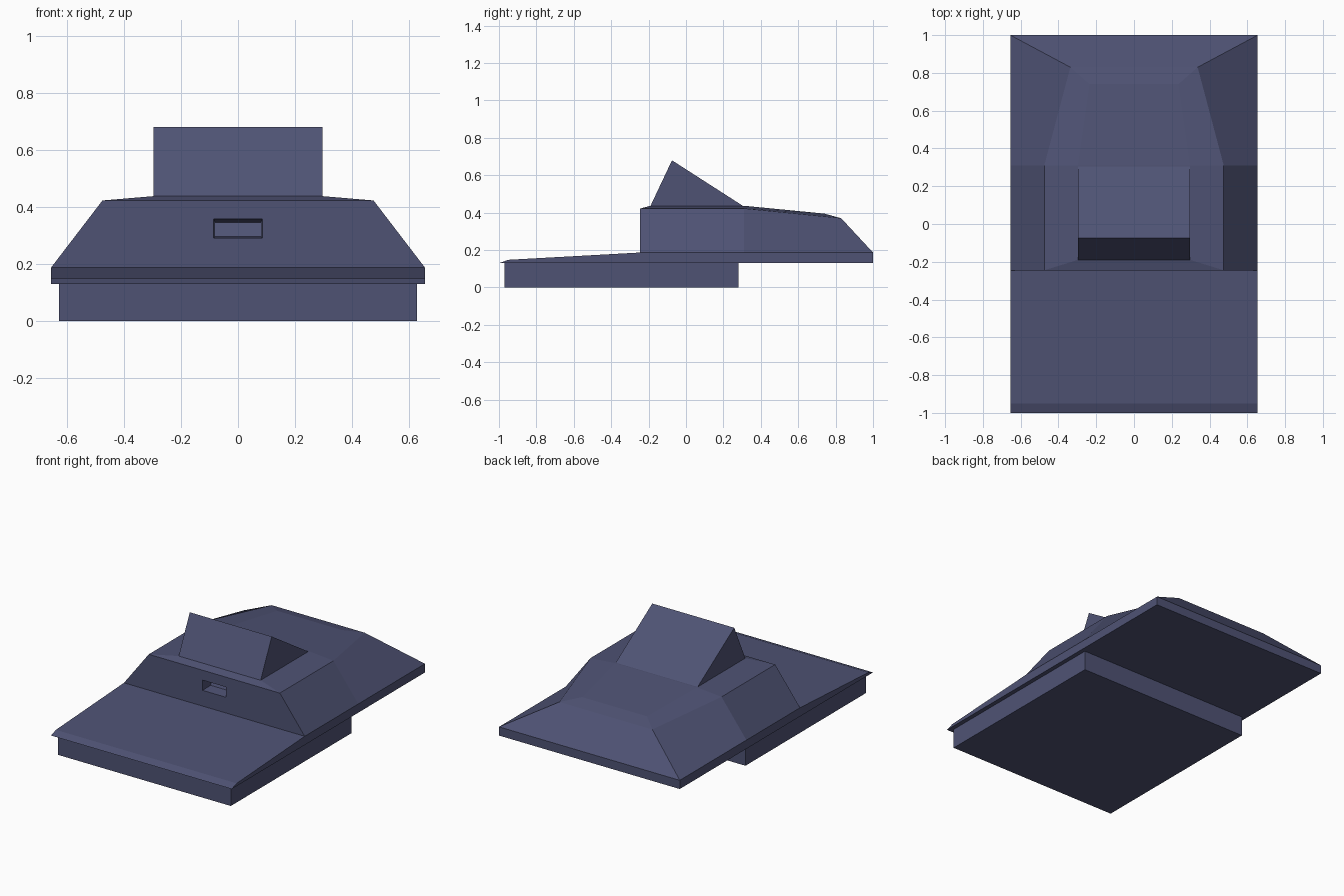
import bpy
import bmesh

cube = bpy.data.objects.get("Cube")
if cube:
    bpy.data.objects.remove(cube, do_unlink=True)

navy = bpy.data.materials.new("navy_blue")
navy.use_nodes = True
COLOUR = (0.078, 0.086, 0.175, 1)
navy.diffuse_color = COLOUR
navy.node_tree.nodes["Principled BSDF"].inputs["Base Color"].default_value = COLOUR


def loft(name, rings, cap_split=False):
    """Skin a stack of equal-length rings and close both ends."""
    bm = bmesh.new()
    loops = [[bm.verts.new(p) for p in ring] for ring in rings]
    for low, high in zip(loops, loops[1:]):
        for i in range(len(low)):
            j = (i + 1) % len(low)
            bm.faces.new((low[i], low[j], high[j], high[i]))
    bm.faces.new(loops[0])
    top = loops[-1]
    if cap_split:
        # Crease the six-point roof across its middle pair
        bm.faces.new((top[0], top[1], top[4], top[5]))
        bm.faces.new((top[1], top[2], top[3], top[4]))
    else:
        bm.faces.new(top)
    bmesh.ops.recalc_face_normals(bm, faces=bm.faces)
    mesh = bpy.data.meshes.new(name)
    bm.to_mesh(mesh)
    bm.free()
    mesh.materials.append(navy)
    obj = bpy.data.objects.new(name, mesh)
    bpy.context.collection.objects.link(obj)
    return obj


def prism(name, half_width, profile):
    """Extrude a (y, z) side profile across x."""
    return loft(name, [[(x, y, z) for y, z in profile]
                       for x in (-half_width, half_width)])


def mirrored(points):
    """Complete a ring from its +x half."""
    return points + [(-x, y, z) for x, y, z in reversed(points)]


def window_ring(half_width, y_low, y_high, z_low, z_high):
    return [(-half_width, y_low, z_low), (half_width, y_low, z_low),
            (half_width, y_high, z_high), (-half_width, y_high, z_high)]


# Lower hull block and deck slab with a thin front lip
prism("lower_hull", 0.627, [(-0.97, 0), (0.28, 0), (0.28, 0.13), (-0.97, 0.13)])
prism("deck", 0.655, [(-1, 0.13), (1, 0.13), (1, 0.187), (-0.245, 0.187), (-0.95, 0.148)])

# Cabin with sloped sides, tapered tail and shallow roof
base = [(0.655, -0.245, 0.187), (0.655, 0.31, 0.187), (0.655, 1, 0.187)]
shoulder = [(0.475, -0.245, 0.422), (0.475, 0.31, 0.422), (0.337, 0.83, 0.37)]
roof = [(0.297, -0.19, 0.437), (0.297, 0.31, 0.437), (0.235, 0.74, 0.395)]
cabin = loft("cabin", [mirrored(r) for r in (base, shoulder, roof)], cap_split=True)

# Recessed front slot
cutter = loft("slot_cutter", [
    window_ring(0.085, -0.28, -0.28, 0.29, 0.357),
    window_ring(0.085, -0.245, -0.245, 0.29, 0.357),
    window_ring(0.08, -0.17, -0.15, 0.296, 0.345)])
cutter.hide_render = True
cut = cabin.modifiers.new("front_slot", "BOOLEAN")
cut.operation = "DIFFERENCE"
cut.solver = "EXACT"
cut.object = cutter
bpy.context.view_layer.update()
graph = bpy.context.evaluated_depsgraph_get()
carved = bpy.data.meshes.new_from_object(cabin.evaluated_get(graph))
cabin.modifiers.clear()
cabin.data = carved
bpy.data.objects.remove(cutter, do_unlink=True)

# Wedge on the roof
prism("roof_wedge", 0.297, [(-0.19, 0.436), (0.305, 0.436), (-0.075, 0.68)])
